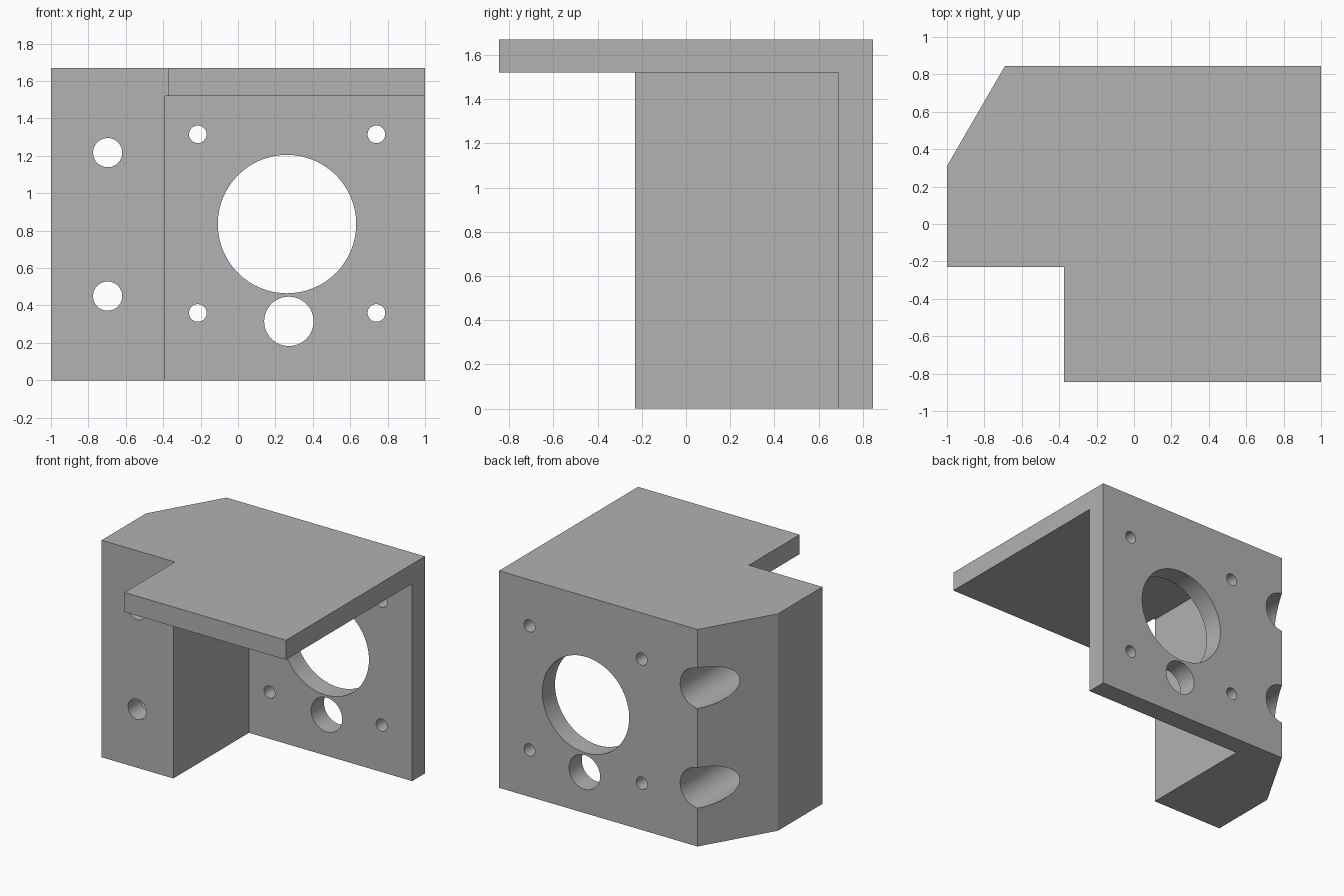
import bpy
import bmesh
import math

cube = bpy.data.objects.get("Cube")
if cube:
    bpy.data.objects.remove(cube, do_unlink=True)

# Overall limits and wall positions
BACK, FRONT = 0.845, -0.845
BLOCK_FRONT, WALL_FRONT = -0.23, 0.69
TOP, SHELF = 1.67, 1.52

grey = bpy.data.materials.new("plain grey")
grey.use_nodes = True
colour = (0.445, 0.445, 0.445, 1)
grey.diffuse_color = colour
grey.node_tree.nodes["Principled BSDF"].inputs["Base Color"].default_value = colour


def prism(name, outline, z0, z1):
    """Extrude a plan outline from z0 up to z1."""
    bm = bmesh.new()
    face = bm.faces.new([bm.verts.new((x, y, z0)) for x, y in outline])
    out = bmesh.ops.extrude_face_region(bm, geom=[face])
    for v in out["geom"]:
        if isinstance(v, bmesh.types.BMVert):
            v.co.z = z1
    bmesh.ops.recalc_face_normals(bm, faces=bm.faces)
    mesh = bpy.data.meshes.new(name)
    bm.to_mesh(mesh)
    bm.free()
    mesh.materials.append(grey)
    obj = bpy.data.objects.new(name, mesh)
    bpy.context.collection.objects.link(obj)
    return obj


def drill(name, x, z, radius, y0, y1):
    """Cylinder cutter running along y."""
    bpy.ops.mesh.primitive_cylinder_add(
        vertices=64, radius=radius, depth=y1 - y0,
        location=(x, (y0 + y1) / 2, z), rotation=(math.pi / 2, 0, 0))
    obj = bpy.context.object
    obj.name = name
    obj.data.materials.append(grey)
    return obj


def combine(target, tool, operation):
    """Apply a boolean and remove the tool object."""
    mod = target.modifiers.new(operation, "BOOLEAN")
    mod.operation, mod.solver, mod.object = operation, "EXACT", tool
    bpy.context.view_layer.objects.active = target
    bpy.ops.object.modifier_apply(modifier=mod.name)
    bpy.data.objects.remove(tool, do_unlink=True)


# Mounting block with chamfered corner, continuing into the thin back wall
chamfer = [(-0.69, BACK), (-1, 0.31), (-1, BLOCK_FRONT)]
bracket = prism("motor_bracket", chamfer + [
    (-0.39, BLOCK_FRONT), (-0.39, WALL_FRONT), (1, WALL_FRONT), (1, BACK)], 0, SHELF)

# Top plate overhanging the front
top_plate = prism("top_plate", chamfer + [
    (-0.375, BLOCK_FRONT), (-0.375, FRONT), (1, FRONT), (1, BACK)], SHELF, TOP)
combine(bracket, top_plate, "UNION")

# Holes through the back wall: motor boss, cable opening, four screws
holes = [("boss_hole", 0.262, 0.835, 0.37), ("cable_hole", 0.272, 0.315, 0.132)]
holes += [("screw_hole", x, z, 0.047) for x in (-0.215, 0.74) for z in (0.36, 1.315)]
for name, x, z, r in holes:
    combine(bracket, drill(name, x, z, r, 0.6, 1), "DIFFERENCE")

# Mounting bolt holes, counterbored from the back
for z in (0.45, 1.217):
    combine(bracket, drill("counterbore", -0.697, z, 0.155, -0.08, 1), "DIFFERENCE")
    combine(bracket, drill("bolt_hole", -0.697, z, 0.078, -0.4, 0.1), "DIFFERENCE")

# Clean flat faces, smooth bores
bm = bmesh.new()
bm.from_mesh(bracket.data)
bmesh.ops.remove_doubles(bm, verts=bm.verts, dist=0.0001)
bmesh.ops.dissolve_limit(bm, angle_limit=math.radians(1), verts=bm.verts, edges=bm.edges)
bm.to_mesh(bracket.data)
bm.free()
bpy.ops.object.select_all(action="DESELECT")
bracket.select_set(True)
bpy.context.view_layer.objects.active = bracket
bpy.ops.object.shade_smooth_by_angle(angle=math.radians(30))
